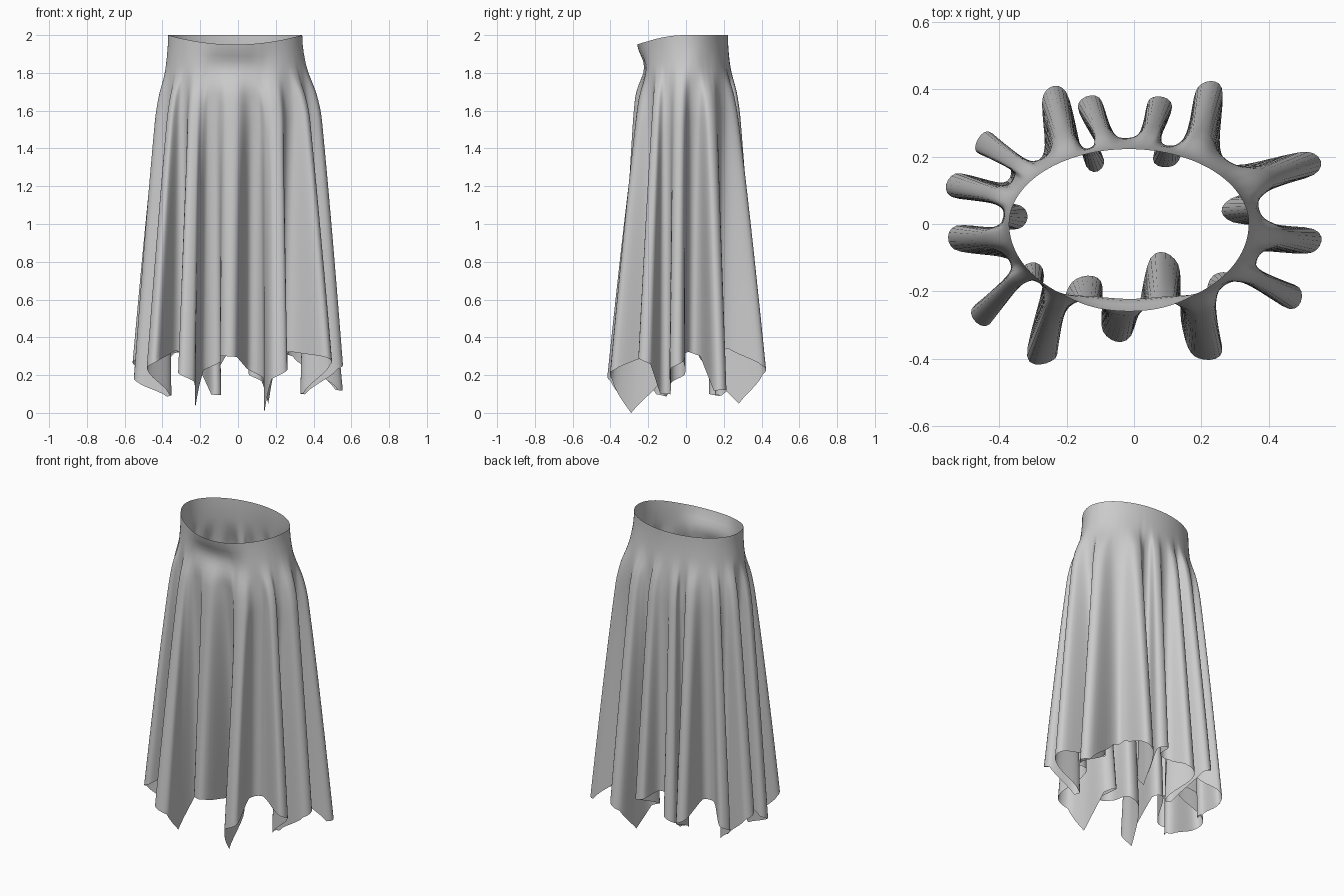
import bpy, math
from mathutils import Vector

if "Cube" in bpy.data.objects:
    bpy.data.objects.remove(bpy.data.objects["Cube"])

# Hem folds seen from above, clockwise from the right side: (x, y, z)
folds = [
    (.525, .18, .08), (.29, .04, .34), (.53, -.05, .26), (.35, -.11, .07),
    (.475, -.22, .29), (.25, -.17, .33), (.22, -.385, .21), (.14, -.29, 0),
    (.09, -.11, .22), (-.05, -.325, .31), (-.14, -.17, .26), (-.225, -.29, .03),
    (-.275, -.395, .19), (-.30, -.14, .34), (-.455, -.275, .26), (-.37, -.13, .07),
    (-.53, -.04, .18), (-.34, .02, .34), (-.535, .115, .27), (-.38, .15, .07),
    (-.45, .245, .20), (-.30, .20, .34), (-.235, .385, .25), (-.115, .18, .07),
    (-.135, .36, .22), (-.02, .255, .33), (.08, .36, .30), (.09, .185, .19),
    (.16, .28, .05), (.225, .405, .23), (.28, .20, .36),
]

# Round every fold into two side points; the lowest cloth corners stay single
pts = []
n = len(folds)
for i, (x, y, z) in enumerate(folds):
    a, b = folds[i - 1], folds[(i + 1) % n]
    if z < .06:
        pts.append((x, y, z))
        continue
    span = Vector((b[0] - a[0], b[1] - a[1]))
    t = Vector(((a[1] + b[1]) / 2 - y, x - (a[0] + b[0]) / 2)).normalized()
    if t.dot(span) < 0:
        t = -t
    w = .042 if abs(x) < .3 and y < 0 else .035
    if z == .07:
        w = .028
    for side, near in ((-w, a), (w, b)):
        pts.append((x + t.x * side, y + t.y * side, .85 * z + .15 * near[2]))
N = len(pts)

# Waist angle for each hem point, ordered and evened out
ang = []
for x, y, z in pts:
    a = math.atan2(y * 1.5, x)
    ang.append(a - math.tau if a > math.radians(40) else a)
ang.sort(reverse=True)


def angle(i):
    return ang[i % N] - math.tau * (i // N)


for _ in range(4):
    ang = [(angle(i - 1) + 2 * angle(i) + angle(i + 1)) / 4 for i in range(N)]


def catmull(p0, p1, p2, p3, t):
    return .5 * (2 * p1 + (p2 - p0) * t + (2 * p0 - 5 * p1 + 4 * p2 - p3) * t * t
                 + (3 * p1 - p0 - 3 * p2 + p3) * t ** 3)


def smooth(t):
    t = min(max(t, 0), 1)
    return t * t * (3 - 2 * t)


# Hem curve: smooth in plan, straight-sided in height so the corners stay pointed
SUB, ROWS = 6, 56
hem = []
for i in range(N):
    q = [pts[(i + k) % N] for k in (-1, 0, 1, 2)]
    for s in range(SUB):
        t = s / SUB
        hem.append((catmull(*[c[0] for c in q], t), catmull(*[c[1] for c in q], t),
                    q[1][2] * (1 - t) + q[2][2] * t,
                    angle(i) * (1 - t) + angle(i + 1) * t))

# Skirt surface: fitted yoke at the waist blending into the deep hem folds
verts, faces = [], []
M = len(hem)
for r in range(ROWS + 1):
    v = r / ROWS
    hip = smooth(v / .26)
    f = max(0, (v - .08) / .92) ** .85 * smooth((v - .06) / .12)
    for hx, hy, hz, th in hem:
        c, s = math.cos(th), math.sin(th)
        front = math.exp(-((s + 1) / .12) ** 2)
        bx = -.015 * (1 - hip) + (.355 + .055 * hip) * c
        by = (.222 + .038 * hip if s > 0 else .25 + .01 * hip) * s
        # Dent below the front waist edge
        by += front * (.03 * math.exp(-((v - .075) / .05) ** 2)
                       - .012 * (1 - smooth(v / .06)))
        top = 2 - .05 * max(0, -s) ** 2
        verts.append((bx + (hx - bx) * f, by + (hy - by) * f, top + (hz - top) * v))
for r in range(ROWS):
    for i in range(M):
        j = (i + 1) % M
        faces.append((r * M + i, r * M + j, (r + 1) * M + j, (r + 1) * M + i))

me = bpy.data.meshes.new("skirt")
me.from_pydata(verts, [], faces)
for p in me.polygons:
    p.use_smooth = True
me.update()
skirt = bpy.data.objects.new("skirt", me)
bpy.context.collection.objects.link(skirt)
